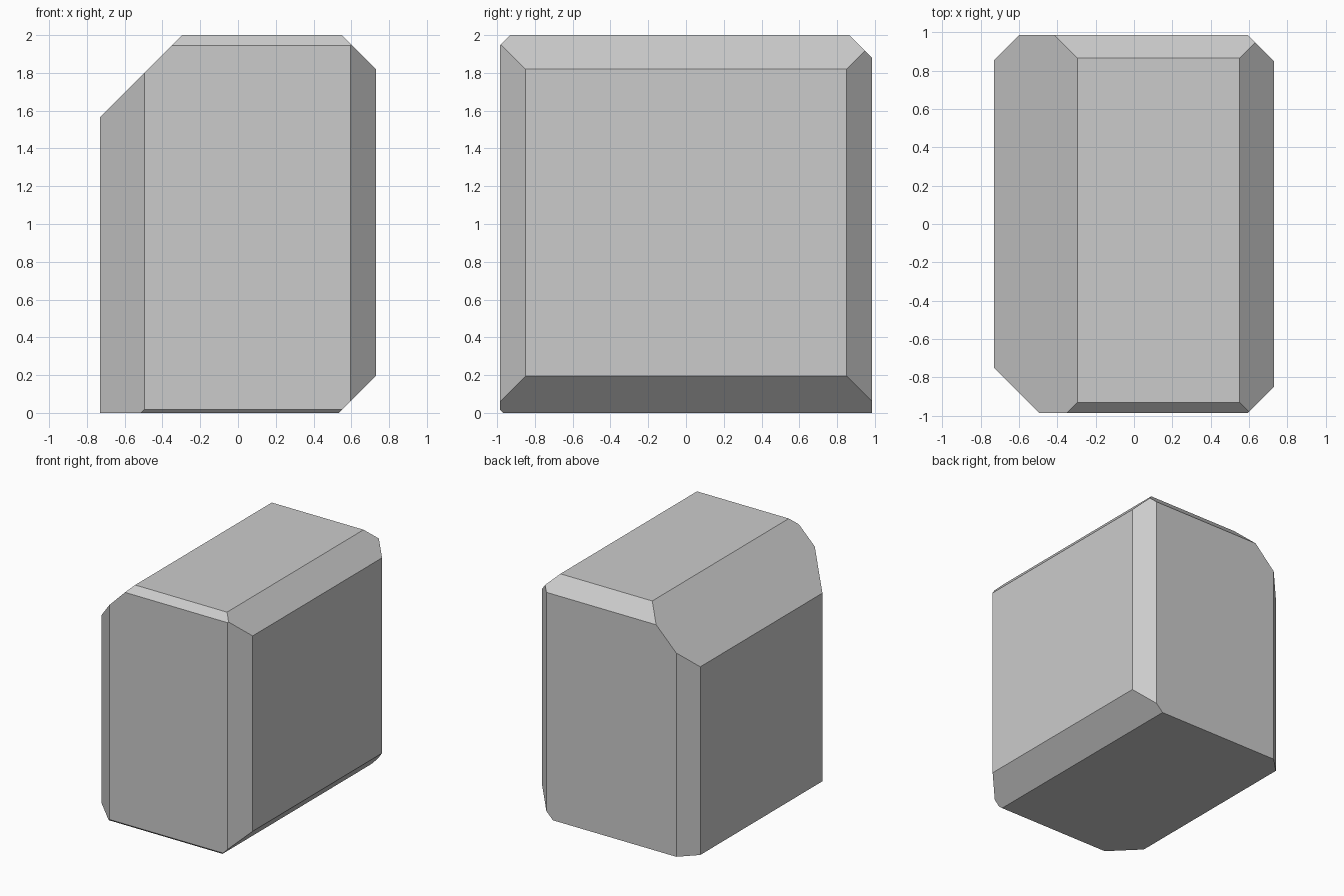
import bpy, bmesh
from mathutils import Vector

if "Cube" in bpy.data.objects:
    bpy.data.objects.remove(bpy.data.objects["Cube"])

# Base block
X, Y, H = 0.73, 0.985, 2.0
bm = bmesh.new()
bmesh.ops.create_cube(bm, size=1)
for v in bm.verts:
    v.co = Vector((v.co.x * 2 * X, v.co.y * 2 * Y, (v.co.z + 0.5) * H))

# Uneven 45 degree chamfers: plane normal and offset (normal . point = offset)
chamfers = [
    ((-1, 0, 1), 2.295),   # top left, large
    ((1, 0, 1), 2.55),     # top right
    ((1, 0, -1), 0.535),   # bottom right
    ((0, -1, 1), 2.93),    # top front, small
    ((0, 1, 1), 2.865),    # top back
    ((0, -1, -1), 0.967),  # bottom front, tiny
    ((-1, -1, 0), 1.48),   # front left corner
    ((1, -1, 0), 1.58),    # front right corner
    ((1, 1, 0), 1.58),     # back right corner
    ((-1, 1, 0), 1.585),   # back left corner
]


def slice_off(normal, offset):
    n = Vector(normal)
    cut = bmesh.ops.bisect_plane(
        bm, geom=bm.verts[:] + bm.edges[:] + bm.faces[:], dist=1e-5,
        plane_co=n * offset / n.length_squared, plane_no=n, clear_outer=True)
    rim = [e for e in cut["geom_cut"] if isinstance(e, bmesh.types.BMEdge)]
    bmesh.ops.holes_fill(bm, edges=rim, sides=0)


for normal, offset in chamfers:
    slice_off(normal, offset)
bmesh.ops.recalc_face_normals(bm, faces=bm.faces[:])

mesh = bpy.data.meshes.new("chamfered_block")
bm.to_mesh(mesh)
bm.free()
block = bpy.data.objects.new("chamfered_block", mesh)
bpy.context.collection.objects.link(block)
